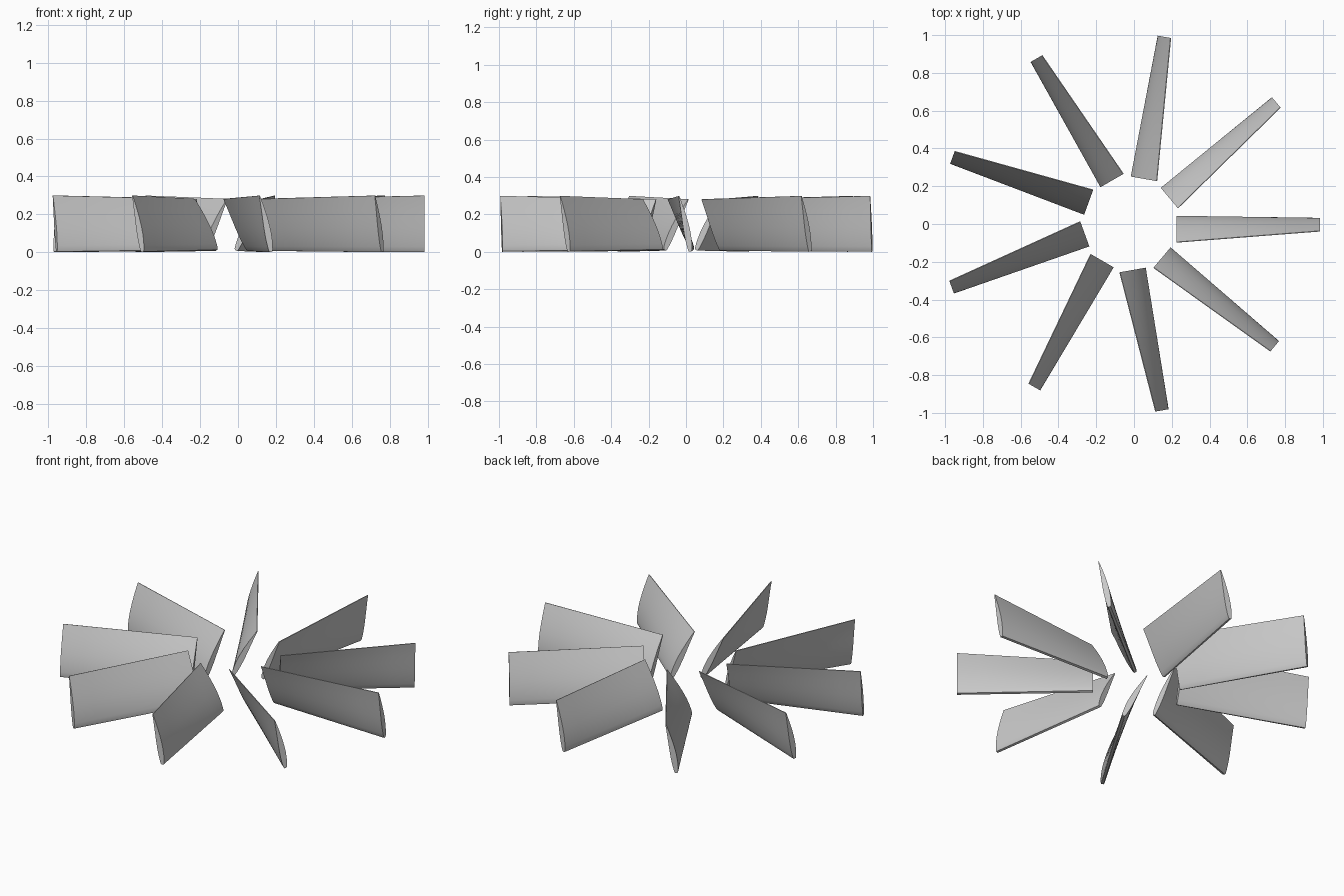
import bpy, bmesh, math
from mathutils import Vector, Matrix

if "Cube" in bpy.data.objects:
    bpy.data.objects.remove(bpy.data.objects["Cube"])

BLADES = 9
HUB = Vector((-0.02, 0.003, 0))

# One grey for every blade
grey = bpy.data.materials.new("grey metal")
grey.diffuse_color = (0.58, 0.58, 0.58, 1)
grey.use_nodes = True
grey.node_tree.nodes["Principled BSDF"].inputs["Base Color"].default_value = grey.diffuse_color

# Aerofoil: (position along chord from lower edge, half thickness)
FOIL = [(0, 0.007), (0.03, 0.011), (0.1, 0.014), (0.2, 0.0165), (0.32, 0.0175),
        (0.45, 0.0165), (0.6, 0.0135), (0.75, 0.0095), (0.88, 0.0055), (1, 0.002)]
CAMBER = 0.005


def section(radius, low, high):
    """Closed aerofoil outline between the low and high edges, each (y, z)."""
    low, high = Vector(low), Vector(high)
    chord = high - low
    normal = Vector((chord.y, -chord.x)).normalized()

    def point(s, half, side):
        p = low + chord * s + normal * (side * half + CAMBER * 4 * s * (1 - s))
        return Vector((radius, p.x, p.y))

    return ([point(s, h, 1) for s, h in FOIL] +
            [point(s, h, -1) for s, h in reversed(FOIL)])


def blade_mesh():
    """Twisted blade, steeper at the tip than at the root."""
    bm = bmesh.new()
    rings = []
    steps = 6
    root = section(0.245, (0.034, 0.010), (-0.100, 0.281))
    tip = section(1.004, (0.020, 0.002), (-0.041, 0.299))
    for i in range(steps + 1):
        f = i / steps
        rings.append([bm.verts.new(a.lerp(b, f)) for a, b in zip(root, tip)])
    n = len(root)
    for a, b in zip(rings, rings[1:]):
        for j in range(n):
            k = (j + 1) % n
            bm.faces.new((a[j], a[k], b[k], b[j]))
    bm.faces.new(rings[0])
    bm.faces.new(rings[-1])
    bmesh.ops.recalc_face_normals(bm, faces=bm.faces)
    mesh = bpy.data.meshes.new("blade")
    bm.to_mesh(mesh)
    bm.free()
    mesh.materials.append(grey)
    return mesh


# Ring of identical blades around the open centre
mesh = blade_mesh()
for i in range(BLADES):
    blade = bpy.data.objects.new(f"blade_{i + 1}", mesh)
    bpy.context.collection.objects.link(blade)
    blade.matrix_world = (Matrix.Translation(HUB) @
                          Matrix.Rotation(math.tau * i / BLADES, 4, 'Z'))
    blade.select_set(True)
    bpy.context.view_layer.objects.active = blade
    if i == 0:
        bpy.ops.object.shade_smooth_by_angle(angle=math.radians(35))
